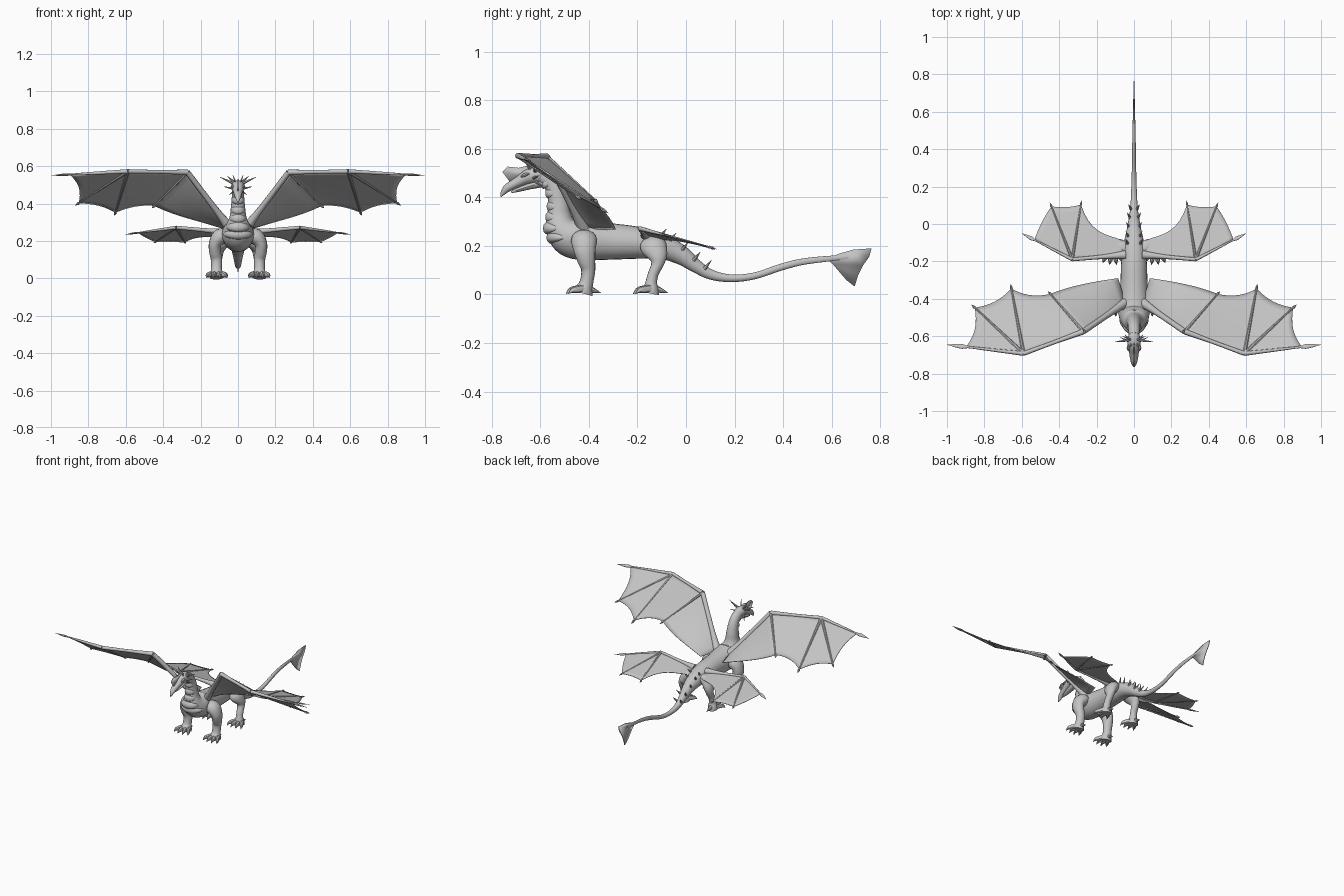
import bpy, bmesh, math
from mathutils import Vector

if "Cube" in bpy.data.objects:
    bpy.data.objects.remove(bpy.data.objects["Cube"])

grey = bpy.data.materials.new("stone grey")
grey.diffuse_color = (0.55, 0.55, 0.55, 1)
grey.use_nodes = True
grey.node_tree.nodes["Principled BSDF"].inputs["Base Color"].default_value = grey.diffuse_color


def finish(name, bm, mirror=False, thick=0):
    bmesh.ops.recalc_face_normals(bm, faces=bm.faces)
    me = bpy.data.meshes.new(name)
    bm.to_mesh(me)
    bm.free()
    me.materials.append(grey)
    for p in me.polygons:
        p.use_smooth = True
    me.set_sharp_from_angle(angle=math.radians(40))
    ob = bpy.data.objects.new(name, me)
    bpy.context.collection.objects.link(ob)
    if thick:
        m = ob.modifiers.new("thickness", 'SOLIDIFY')
        m.thickness, m.offset = thick, 0
    if mirror:
        ob.modifiers.new("mirror", 'MIRROR')
    return ob


def smooth_path(keys, n):
    """Catmull-Rom through (x, y, z, a, b) keys"""
    out = []
    for i in range(len(keys) - 1):
        p0, p1, p2 = keys[max(i - 1, 0)], keys[i], keys[i + 1]
        p3 = keys[min(i + 2, len(keys) - 1)]
        for k in range(n):
            t = k / n
            out.append([0.5 * (2 * b + (c - a) * t + (2 * a - 5 * b + 4 * c - d) * t * t
                               + (3 * b - a - 3 * c + d) * t ** 3)
                        for a, b, c, d in zip(p0, p1, p2, p3)])
    return out + [list(keys[-1])]


def tube(bm, keys, ref=(1, 0, 0), seg=12, n=4):
    """Elliptical tube; a is the radius along ref, b the one across it"""
    path = smooth_path(keys, n) if n > 1 else keys
    ref, rings = Vector(ref), []
    for i, k in enumerate(path):
        t = (Vector(path[min(i + 1, len(path) - 1)][:3]) - Vector(path[max(i - 1, 0)][:3])).normalized()
        u = (ref - t * ref.dot(t)).normalized()
        v = t.cross(u)
        rings.append([bm.verts.new(Vector(k[:3])
                      + u * max(k[3], .0008) * math.cos(2 * math.pi * j / seg)
                      + v * max(k[4], .0008) * math.sin(2 * math.pi * j / seg)) for j in range(seg)])
    for r, q in zip(rings, rings[1:]):
        for j in range(seg):
            bm.faces.new((r[j], r[(j + 1) % seg], q[(j + 1) % seg], q[j]))
    bm.faces.new(rings[0])
    bm.faces.new(rings[-1])


def spike(bm, a, b, r, ref=(0, .3, 1)):
    tube(bm, [(*a, r, r), (*[(p + q) / 2 for p, q in zip(a, b)], r * .6, r * .6), (*b, 0, 0)], ref, 8, 1)


def panel(bm, a0, a1, b0, b1, sag, n=10):
    """Membrane stretched between two bones with a scalloped free edge"""
    a0, a1, b0, b1 = map(Vector, (a0, a1, b0, b1))
    rows = []
    for i in range(n + 1):
        v = i / n
        row = []
        for j in range(n + 1):
            u = j / n * (1 - sag * 4 * v * (1 - v))
            row.append(bm.verts.new(a0.lerp(a1, u).lerp(b0.lerp(b1, u), v)))
        rows.append(row)
    for r, q in zip(rows, rows[1:]):
        for j in range(n):
            bm.faces.new((r[j], r[j + 1], q[j + 1], q[j]))
    bmesh.ops.remove_doubles(bm, verts=bm.verts, dist=1e-5)


# body, neck and tail in one sweep: y, z, half width, half height
spine = [(.67, .155, .004, .010), (.5, .138, .008, .013), (.4, .115, .010, .014),
         (.28, .076, .012, .014), (.18, .067, .015, .016), (.1, .083, .019, .021),
         (.04, .118, .026, .028), (-.02, .162, .037, .04), (-.1, .198, .054, .052),
         (-.2, .213, .068, .066), (-.32, .219, .073, .076), (-.42, .226, .083, .085),
         (-.48, .243, .084, .085), (-.515, .28, .066, .066), (-.523, .325, .046, .05),
         (-.525, .37, .039, .043), (-.537, .425, .034, .037), (-.56, .465, .031, .034),
         (-.595, .487, .03, .031)]
bm = bmesh.new()
tube(bm, [(0, *s) for s in spine], seg=24, n=5)
finish("body_neck_tail", bm)

# throat and chest plates
bm = bmesh.new()
for y, z, rx, rz in spine[12:18]:
    c = Vector((0, y - rz * .35, z - .004))
    w = rx * .9
    tube(bm, [(0, c.y, c.z - .022, w * .5, rz * .5), (0, c.y - .002, c.z - .012, w, rz * .72),
              (0, c.y - .003, c.z + .008, w * .95, rz * .7), (0, c.y, c.z + .018, w * .4, rz * .3)], seg=18, n=3)
finish("throat_plates", bm)

# head: skull with hooked snout, and lower jaw
bm = bmesh.new()
tube(bm, [(0, -.575, .48, .018, .022), (0, -.605, .49, .033, .033), (0, -.645, .487, .034, .032),
          (0, -.69, .465, .026, .022), (0, -.735, .44, .018, .017), (0, -.755, .418, .009, .01),
          (0, -.764, .402, .001, .001)], seg=16)
finish("head", bm)
bm = bmesh.new()
tube(bm, [(0, -.59, .462, .022, .02), (0, -.64, .448, .022, .014), (0, -.69, .432, .015, .009),
          (0, -.72, .422, .004, .004)])
finish("lower_jaw", bm)
bm = bmesh.new()
tube(bm, [(.026, -.68, .486, .004, .004), (.031, -.665, .493, .008, .008), (.031, -.645, .5, .004, .004)], seg=8)
finish("brow", bm, True)

# crest fan and horns
bm = bmesh.new()
bm.faces.new([bm.verts.new((0, y, z)) for y, z in
              ((-.72, .455), (-.757, .505), (-.735, .527), (-.69, .522), (-.65, .532), (-.61, .505), (-.65, .48))])
finish("head_crest", bm, thick=.006)
bm = bmesh.new()
for a, b, r in (((.02, -.62, .505), (.1, -.63, .543), .009), ((.015, -.62, .51), (.06, -.60, .548), .008),
                ((.012, -.64, .51), (.028, -.665, .552), .006), ((.025, -.63, .48), (.075, -.605, .49), .007),
                ((.022, -.62, .465), (.05, -.59, .445), .006)):
    spike(bm, a, b, r)
finish("horns", bm, True)

# tail fin
bm = bmesh.new()
bm.faces.new([bm.verts.new((0, y, z)) for y, z in
              ((.58, .147), (.63, .168), (.69, .185), (.765, .19), (.755, .155), (.73, .12),
               (.71, .08), (.695, .033), (.66, .06), (.605, .125))])
finish("tail_fin", bm, thick=.006)

# paired back spikes
bm = bmesh.new()
for y, z, x in ((-.11, .235, .03), (-.07, .218, .028), (-.02, .18, .025), (.03, .14, .02), (.075, .105, .014)):
    spike(bm, (x, y, z), (x + .016, y + .03, z + .036), .009)
finish("back_spikes", bm, True)

# legs with toes and claws
for name, leg, fx, fy in (
    ("front_leg", [(.05, -.42, .235, .03, .045), (.095, -.42, .222, .044, .054), (.122, -.418, .185, .034, .046),
                   (.122, -.41, .14, .032, .037), (.115, -.403, .1, .03, .029), (.115, -.41, .05, .029, .028),
                   (.115, -.42, .022, .036, .036), (.115, -.425, .004, .036, .04)], .115, -.425),
    ("hind_leg", [(.03, -.14, .21, .03, .04), (.075, -.135, .2, .038, .055), (.1, -.118, .16, .03, .042),
                  (.106, -.118, .125, .025, .026), (.11, -.135, .085, .023, .022), (.112, -.143, .05, .025, .024),
                  (.112, -.145, .022, .033, .033), (.112, -.148, .004, .034, .038)], .112, -.148)):
    bm = bmesh.new()
    tube(bm, leg, ref=(1, 0, .4), seg=16)
    for dx in (-.045, -.015, .015, .045):
        e = -.072 + abs(dx) * .35
        tube(bm, [(fx + dx * .5, fy, .024, .014, .016), (fx + dx * .9, fy + e * .55, .02, .013, .015),
                  (fx + dx * 1.1, fy + e * .8, .016, .009, .01), (fx + dx * 1.2, fy + e * 1.05, .003, .001, .001)], seg=8)
    spike(bm, (fx, fy + .02, .025), (fx, fy + .075, .006), .016)
    finish(name, bm, True)


def wing(name, base, arm, wrist, tip, fingers, inner, trail, r, sags):
    """arm and inner: elbow and the bone hanging from it, where the wing has them"""
    V, Z = Vector, (0, .3, 1)
    base, wrist, tip = map(V, (base, wrist, tip))
    bones, skin = bmesh.new(), bmesh.new()
    ends = [(wrist, V(f)) for f in fingers]
    if arm:
        arm = V(arm)
        tube(bones, [(*base, r * 1.9, r * 1.9), (*base.lerp(arm, .35), r * 1.1, r * 1.1), (*arm, r, r)], Z, 10)
        tube(bones, [(*arm, r, r), (*arm.lerp(wrist, .5), r * .7, r * .7), (*wrist, r * .8, r * .8)], Z, 10)
        ends.append((arm, V(inner)))
    else:
        tube(bones, [(*base, r * 2, r * 2), (*base.lerp(wrist, .4), r, r), (*wrist, r * .8, r * .8)], Z, 10)
    # spear-shaped wing tip
    tube(bones, [(*wrist.lerp(tip, t), r * a, r * b) for t, a, b in
                 ((0, .8, .8), (.5, .5, .5), (.72, .3, .4), (.82, .4, .9), (1, 0, 0))], Z, 10)
    for a, b in ends:
        tube(bones, [(*a.lerp(b, t), r * q, r * q) for t, q in
                     ((0, .7), (.5, .5), (.9, .35), (.94, .55), (1, 0))], (1, 0, .3), 8)
    # skin panels from the tip inwards
    ends = [(wrist, wrist.lerp(tip, .75))] + [(a, a.lerp(b, .93)) for a, b in ends] + [(base, V(trail))]
    for (a0, a1), (b0, b1), s in zip(ends, ends[1:], sags):
        panel(skin, a0, a1, b0, b1, s)
    finish(name + "_bones", bones, True)
    finish(name + "_membrane", skin, True, .004)


wing("front_wing", (.045, -.42, .27), (.27, -.575, .567), (.59, -.693, .572), (1, -.645, .55),
     [(.87, -.43, .39), (.66, -.32, .335)], (.46, -.36, .375), (.085, -.29, .268), .015,
     (.08, .06, .08, -.06))
wing("rear_wing", (.045, -.165, .245), None, (.33, -.19, .272), (.6, -.05, .235),
     [(.45, .115, .19), (.28, .125, .187)], None, (.06, -.09, .225), .012,
     (-.03, .03, .28))
